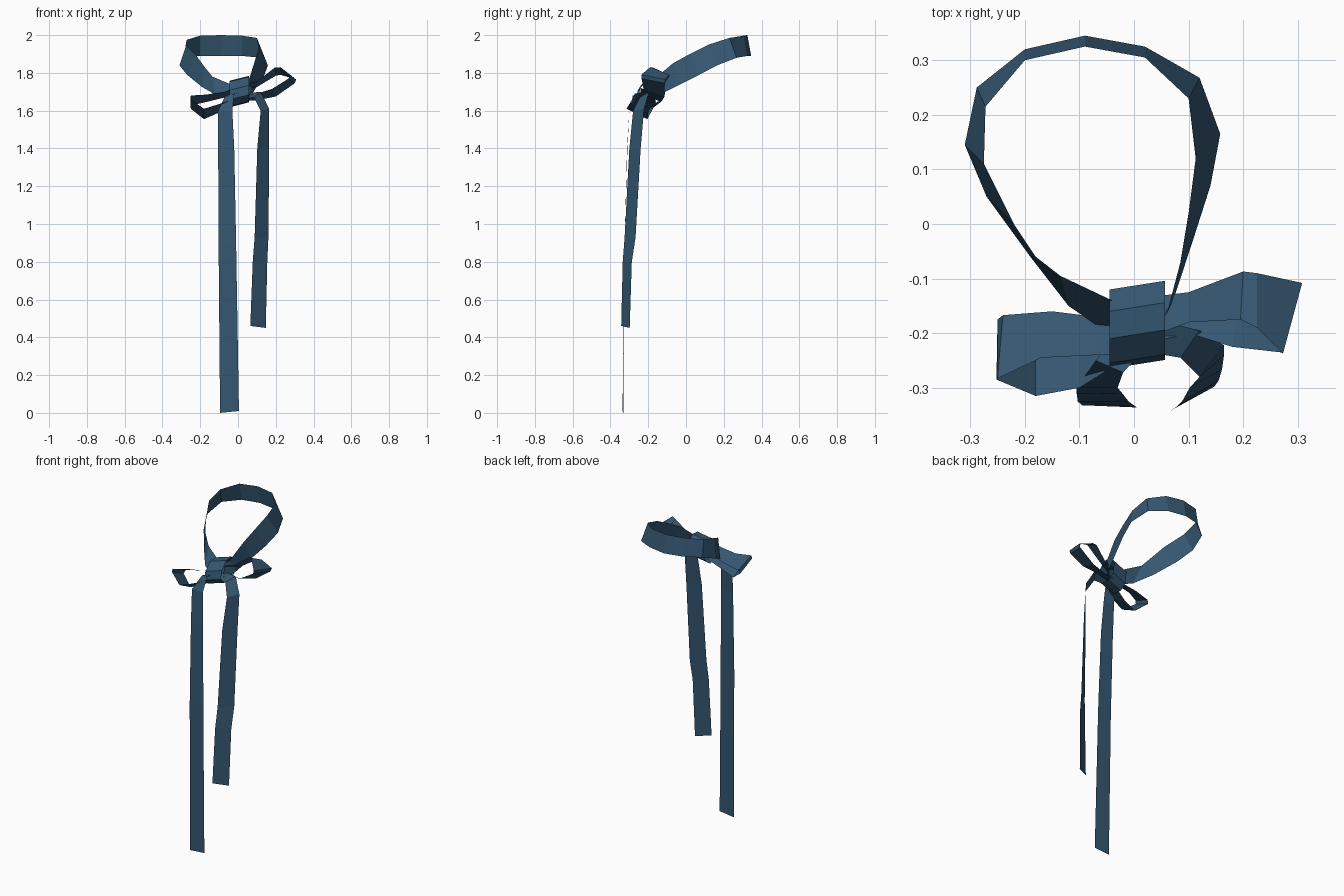
import bpy, bmesh

mat = bpy.data.materials.new("blue_ribbon")
mat.diffuse_color = (0.035, 0.095, 0.165, 1)


def ribbon(name, edge_a, edge_b, closed=False):
    """Strip of flat quads between two matching edge paths."""
    bm = bmesh.new()
    a = [bm.verts.new(p) for p in edge_a]
    b = [bm.verts.new(p) for p in edge_b]
    n = len(a)
    for i in range(n if closed else n - 1):
        j = (i + 1) % n
        bm.faces.new((a[i], a[j], b[j], b[i]))
    bmesh.ops.recalc_face_normals(bm, faces=bm.faces)
    me = bpy.data.meshes.new(name)
    bm.to_mesh(me)
    bm.free()
    me.materials.append(mat)
    ob = bpy.data.objects.new(name, me)
    bpy.context.collection.objects.link(ob)
    return ob


# Neck band: lower (outer) and upper (inner) edges, right end to left end
ribbon("neck_band",
       [(0.03, -0.19, 1.66), (0.075, -0.13, 1.69), (0.108, -0.03, 1.74), (0.14, 0.07, 1.79),
        (0.158, 0.165, 1.84), (0.12, 0.268, 1.88), (0.02, 0.325, 1.89), (-0.09, 0.345, 1.89),
        (-0.20, 0.32, 1.89), (-0.288, 0.25, 1.88), (-0.31, 0.145, 1.84), (-0.27, 0.05, 1.79),
        (-0.19, -0.06, 1.725), (-0.12, -0.15, 1.685), (-0.04, -0.205, 1.67)],
       [(0.03, -0.17, 1.75), (0.06, -0.165, 1.77), (0.085, -0.07, 1.85), (0.10, 0.02, 1.90),
        (0.113, 0.12, 1.95), (0.10, 0.23, 1.985), (0.02, 0.305, 1.997), (-0.09, 0.325, 2.0),
        (-0.20, 0.30, 1.997), (-0.272, 0.215, 1.975), (-0.275, 0.11, 1.945), (-0.22, 0.0, 1.89),
        (-0.18, -0.06, 1.835), (-0.135, -0.095, 1.78), (-0.04, -0.14, 1.74)])

# Bow loops: front edge and back edge, upper branch to tip to lower branch
ribbon("bow_loop_right",
       [(0.02, -0.21, 1.74), (0.10, -0.18, 1.755), (0.195, -0.175, 1.828), (0.225, -0.19, 1.83),
        (0.273, -0.237, 1.79), (0.268, -0.235, 1.77), (0.18, -0.225, 1.715),
        (0.10, -0.20, 1.69), (0.02, -0.22, 1.68)],
       [(0.02, -0.135, 1.72), (0.10, -0.125, 1.725), (0.20, -0.087, 1.785), (0.225, -0.09, 1.79),
        (0.308, -0.108, 1.765), (0.30, -0.112, 1.745), (0.20, -0.115, 1.675),
        (0.10, -0.13, 1.655), (0.02, -0.14, 1.65)])
ribbon("bow_loop_left",
       [(-0.02, -0.24, 1.72), (-0.07, -0.24, 1.70), (-0.17, -0.245, 1.685),
        (-0.25, -0.283, 1.68), (-0.252, -0.285, 1.66), (-0.18, -0.315, 1.61),
        (-0.10, -0.30, 1.635), (-0.02, -0.25, 1.66)],
       [(-0.02, -0.165, 1.69), (-0.07, -0.17, 1.67), (-0.15, -0.16, 1.65),
        (-0.24, -0.167, 1.63), (-0.25, -0.175, 1.61), (-0.18, -0.205, 1.555),
        (-0.10, -0.20, 1.59), (-0.02, -0.18, 1.635)])

# Knot: closed band wrapped round the middle, slightly tilted
ring = [(-0.11, 1.73), (-0.15, 1.77), (-0.20, 1.765), (-0.245, 1.72),
        (-0.255, 1.67), (-0.22, 1.635), (-0.16, 1.63), (-0.12, 1.66)]
ribbon("knot",
       [(-0.045, y - 0.01, z - 0.012) for y, z in ring],
       [(0.057, y + 0.006, z + 0.014) for y, z in ring], closed=True)

# Hanging tails, knot to cut end
ribbon("tail_left",
       [(-0.02, -0.19, 1.68), (-0.07, -0.25, 1.675), (-0.105, -0.30, 1.60), (-0.105, -0.31, 1.40),
        (-0.103, -0.325, 0.90), (-0.095, -0.332, 0.0)],
       [(0.03, -0.22, 1.70), (-0.02, -0.272, 1.69), (-0.03, -0.30, 1.60), (-0.02, -0.312, 1.40),
        (-0.01, -0.325, 0.90), (0.005, -0.336, 0.01)])
ribbon("tail_right",
       [(0.00, -0.23, 1.66), (0.085, -0.245, 1.67), (0.12, -0.28, 1.60), (0.102, -0.30, 1.40),
        (0.088, -0.325, 0.93), (0.078, -0.335, 0.80), (0.065, -0.343, 0.46)],
       [(0.02, -0.17, 1.69), (0.12, -0.195, 1.70), (0.165, -0.222, 1.61), (0.165, -0.24, 1.40),
        (0.161, -0.267, 0.93), (0.155, -0.287, 0.80), (0.147, -0.298, 0.45)])
